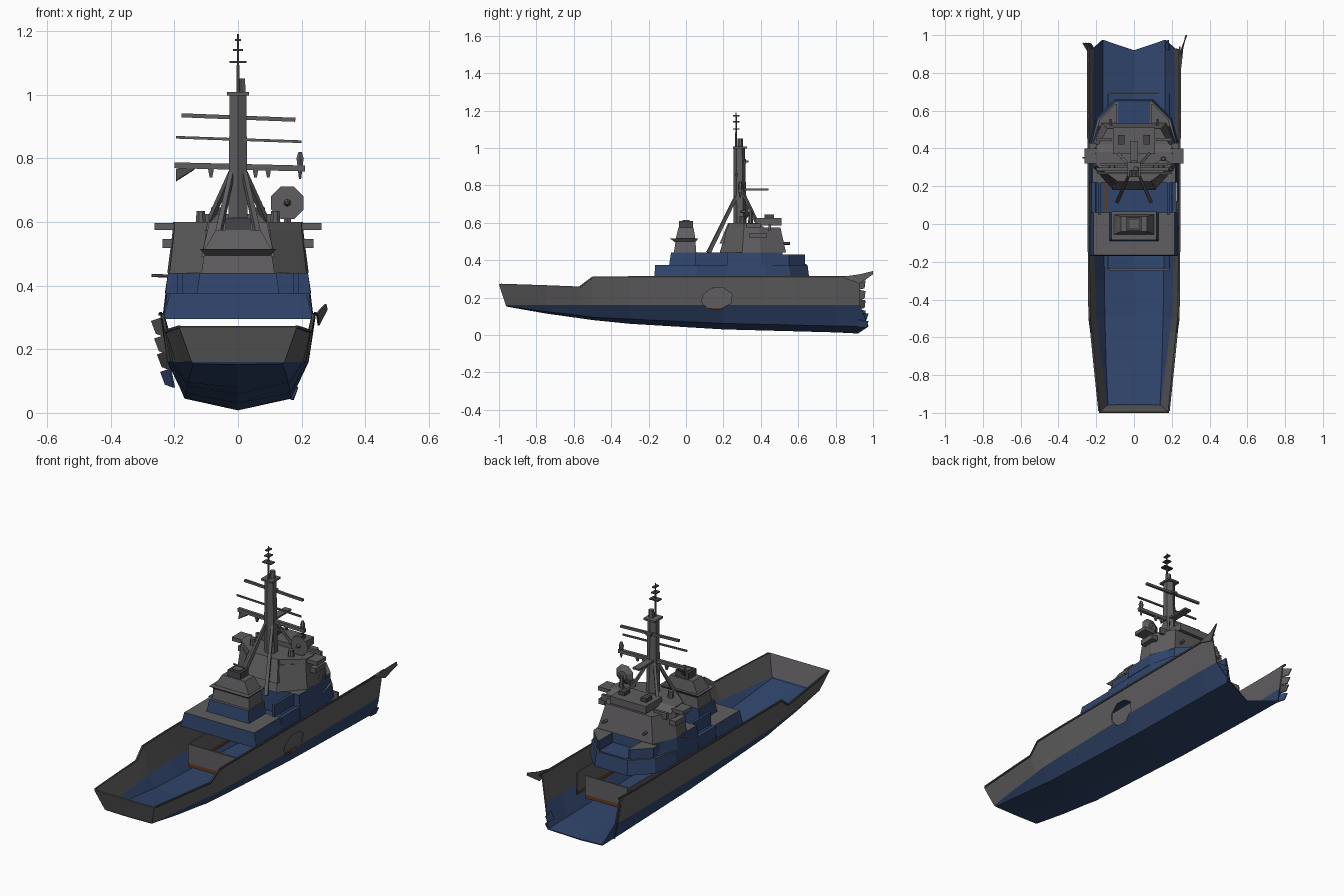
import bpy, bmesh, math
from mathutils import Vector

if "Cube" in bpy.data.objects:
    bpy.data.objects.remove(bpy.data.objects["Cube"])


def mat(name, rgb):
    m = bpy.data.materials.new(name)
    m.diffuse_color = (*rgb, 1)
    m.use_nodes = True
    m.node_tree.nodes["Principled BSDF"].inputs["Base Color"].default_value = m.diffuse_color
    return m


GRAY = mat("weathered gray", (0.115, 0.110, 0.115))
BLUE = mat("faded blue", (0.030, 0.060, 0.150))
BROWN = mat("rust brown", (0.12, 0.045, 0.012))
DARK = mat("dark gray", (0.060, 0.057, 0.062))


def make(name, verts, faces, mats, rule=None):
    bm = bmesh.new()
    vs = [bm.verts.new(v) for v in verts]
    for f in faces:
        bm.faces.new([vs[i] for i in f])
    bmesh.ops.recalc_face_normals(bm, faces=bm.faces)
    bm.normal_update()
    if rule:
        for f in bm.faces:
            f.material_index = rule(f)
    me = bpy.data.meshes.new(name)
    bm.to_mesh(me)
    bm.free()
    for m in mats:
        me.materials.append(m)
    ob = bpy.data.objects.new(name, me)
    bpy.context.collection.objects.link(ob)
    return ob


def gray_top(f):
    return 1 if f.normal.z > 0.8 else 0


def loft(name, low, z0, high, z1, mats, rule=None):
    n = len(low)
    verts = [(x, y, z0) for x, y in low] + [(x, y, z1) for x, y in high]
    faces = [(i, (i + 1) % n, n + (i + 1) % n, n + i) for i in range(n)]
    return make(name, verts, faces + [range(n), range(n, 2 * n)], mats, rule)


def rect(x0, x1, y0, y1):
    return [(x0, y0), (x1, y0), (x1, y1), (x0, y1)]


def box(name, x, y, z, m, rule=None):
    mats = m if isinstance(m, list) else [m]
    return loft(name, rect(*x, *y), z[0], rect(*x, *y), z[1], mats, rule)


def mirror(half):  # half outline on +x, ordered aft to fore
    return half + [(-x, y) for x, y in reversed(half)]


def bar(name, a, b, r0, r1=None, sides=6, m=GRAY):
    a, b = Vector(a), Vector(b)
    r1 = r0 if r1 is None else r1
    q = (b - a).to_track_quat('Z', 'Y')
    verts = []
    for c, r in ((a, r0), (b, r1)):
        for i in range(sides):
            t = 2 * math.pi * (i + 0.5) / sides
            verts.append(c + q @ Vector((r * math.cos(t), r * math.sin(t), 0)))
    n = sides
    faces = [(i, (i + 1) % n, n + (i + 1) % n, n + i) for i in range(n)]
    return make(name, verts, faces + [range(n), range(n, 2 * n)], [m])


# Hull shell: y, keel z, chine x, chine z, mid x, top x, top z
sections = [(-.98, .152, .140, .154, .146, .185, .27), (-.75, .115, .150, .125, .175, .21, .262),
            (-.57, .090, .155, .105, .195, .228, .255), (-.50, .080, .157, .095, .205, .237, .308),
            (-.30, .060, .160, .085, .212, .24, .31), (.20, .030, .165, .062, .222, .242, .31),
            (.80, .014, .168, .048, .222, .245, .31), (.94, .008, .168, .045, .218, .243, .312)]
verts, faces = [], []
for k, (y, zk, cx, zc, mx, tx, zt) in enumerate(sections):
    # slanted transom at the stern, ragged break at the open end
    dt, dm, dc, dk = {0: (-.02, .016, .02, .02), 7: (-.015, -.01, .035, -.02)}.get(k, (0, 0, 0, 0))
    side = [(tx, y + dt, zt), (mx, y + dm, .16), (cx, y + dc, zc)]
    verts += side + [(0, y + dk, zk)] + [(-a, b, c) for a, b, c in reversed(side)]
for k in range(len(sections) - 1):
    for i in range(6):
        a = k * 7 + i
        faces.append((a, a + 1, a + 8, a + 7))
faces += [(0, 1, 5, 6), (1, 2, 3, 4, 5)]
hull = make("hull", verts, faces, [BLUE, GRAY],
            lambda f: 1 if max(v.co.z for v in f.verts) > .2 else 0)
s = hull.modifiers.new("plating", 'SOLIDIFY')
s.thickness = .006
s.offset = -1

# Breach in the starboard side
ring = [(.09, .215), (.085, .175), (.115, .142), (.18, .138), (.24, .17), (.247, .22), (.20, .25), (.14, .253)]
n = len(ring)
cutter = make("breach_cutter", [(.14, y, z) for y, z in ring] + [(.32, y, z) for y, z in ring],
              [(i, (i + 1) % n, n + (i + 1) % n, n + i) for i in range(n)] + [range(n), range(n, 2 * n)], [GRAY])
cutter.hide_render = True
cutter.hide_set(True)
b = hull.modifiers.new("breach", 'BOOLEAN')
b.operation = 'DIFFERENCE'
b.object = cutter

# Rub rails along the top edge
for sgn in (-1, 1):
    rail = [(sgn * t[5], t[0], t[6]) for t in sections]
    rail[0] = (sgn * .185, -.99, .27)
    for p, q in zip(rail, rail[1:]):
        bar("top_rail", p, q, .006, sides=4, m=DARK)

# Torn plating at the open end


def shard(name, pts, m=GRAY):
    ob = make(name, pts, [range(len(pts))], [m])
    ob.modifiers.new("plating", 'SOLIDIFY').thickness = .006


shard("torn_flap", [(.245, .83, .31), (.255, .93, .325), (.272, 1, .342), (.276, 1, .325), (.25, .93, .275)])
for z, m in ((.27, GRAY), (.215, GRAY), (.165, DARK), (.11, BLUE)):
    x = .19 + z * .18
    shard("torn_plate", [(-x, .91, z + .03), (-x - .03, .96, z + .02), (-x - .015, .955, z - .02), (-x + .012, .91, z - .03)], m)
for z in (.10, .06):
    shard("torn_bottom", [(.19, .92, z + .02), (.185, .975, z + .012), (.175, .965, z - .02), (.17, .92, z - .02)], BLUE)

# Inner compartment walls with rusted lower edge
for z0, z1, m in ((.125, .145, BROWN), (.145, .25, GRAY)):
    box("inner_bulkhead_aft", (-.13, .19), (-.245, -.235), (z0, z1), m)
    box("inner_bulkhead_fore", (-.13, .13), (.69, .70), (z0, z1), m)
    for sx in (-.14, .185):
        box("inner_wall", (sx, sx + .006), (-.24, .69), (z0, z1), m)

# Lower superstructure
loft("aft_deckhouse", rect(-.235, .235, -.17, .06), .295, rect(-.215, .215, -.165, .06), .375, [BLUE, GRAY], gray_top)
box("mid_deck", (-.2, .2), (.06, .3), (.295, .305), BLUE)
box("rust_strip", (-.155, -.14), (.07, .22), (.303, .309), BROWN)
for sx in (-.225, .205):
    box("mid_side_wall", (sx, sx + .02), (.06, .3), (.295, .375), BLUE)
low = mirror([(.235, .22), (.238, .42), (.20, .56), (.10, .66)])
high = mirror([(.225, .22), (.228, .42), (.195, .55), (.095, .65)])
loft("fore_deckhouse", low, .295, high, .375, [BLUE, GRAY], gray_top)
loft("fore_upper_tier", mirror([(.228, .22), (.23, .40), (.19, .52)]), .375,
     mirror([(.22, .22), (.22, .40), (.18, .515)]), .44, [BLUE, GRAY], gray_top)
for sgn in (-1, 1):
    pts = [(sgn * x, y) for x, y in ((.09, .5), (.19, .5), (.185, .55), (.10, .635), (.09, .635))]
    loft("fore_shoulder", pts, .375, pts, .43, [BLUE, GRAY], gray_top)
box("fore_well_floor", (-.085, .085), (.52, .645), (.375, .379), BLUE)
for sx in (-.19, .175):
    box("upper_side_wall", (sx, sx + .015), (.05, .23), (.375, .44), BLUE)

# Aft funnel house
loft("funnel_base", rect(-.13, .13, -.09, .06), .375, rect(-.12, .12, -.08, .06), .44, [BLUE, GRAY], gray_top)
loft("funnel_lower", rect(-.115, .115, -.065, .055), .44, rect(-.105, .105, -.055, .05), .505, [GRAY])
loft("funnel_brim", rect(-.098, .098, -.05, .045), .49, rect(-.12, .12, -.085, .065), .515, [GRAY])
loft("funnel_upper", rect(-.105, .105, -.055, .05), .515, rect(-.07, .07, -.04, .04), .575, [GRAY])
box("funnel_cap", (-.04, .04), (-.037, .037), (.575, .61), DARK)
box("funnel_vent", (-.025, .025), (-.02, .02), (.61, .614), GRAY)

# Bridge tower
loft("bridge_tower", mirror([(.11, .18), (.215, .30), (.222, .40), (.17, .535)]), .44,
     mirror([(.10, .22), (.20, .31), (.205, .39), (.14, .505)]), .575, [GRAY])
loft("bridge_bulwark", mirror([(.10, .225), (.20, .31), (.205, .39), (.20, .42)]), .575,
     mirror([(.095, .23), (.20, .31), (.205, .36), (.20, .38)]), .60, [GRAY])
loft("mast_house", rect(-.115, .115, .18, .36), .49, rect(-.09, .09, .225, .34), .60, [GRAY])
box("pilot_house_roof", (-.11, .11), (.37, .51), (.585, .625), GRAY)
for sgn in (-1, 1):
    def span(a, c):
        return tuple(sorted((sgn * a, sgn * c)))
    box("bridge_wing", span(.19, .262), (.32, .40), (.575, .596), GRAY)
    box("lower_wing", span(.20, .238), (.34, .43), (.518, .546), GRAY)
    box("roof_locker", span(.05, .085), (.42, .47), (.625, .645), DARK)
    box("wing_rail", span(.12, .20), (.44, .455), (.555, .59), GRAY)
    bar("roof_drum", (sgn * .117, .30, .59), (sgn * .117, .30, .635), .018, .014, 8)
    bar("tripod_leg", (sgn * .088, .12, .44), (sgn * .015, .285, .775), .014, .010, 4)
    bar("fore_strut", (sgn * .09, .38, .60), (sgn * .015, .30, .77), .011, .009, 4)
    bar("fore_gun_barrel", (sgn * .12, .50, .49), (sgn * .125, .555, .49), .008)
bar("port_boom", (-.22, .35, .43), (-.272, .35, .432), .005)

# Dish antenna
bar("dish_post", (.155, .345, .58), (.155, .345, .66), .014, .010)
bar("dish", (.155, .335, .66), (.155, .315, .66), .025, .055, 8)
bar("dish_feed", (.155, .315, .66), (.155, .29, .66), .012, .004)

# Mast
bar("mast", (0, .29, .55), (0, .285, 1.0), .036, .030, 6)
box("mast_platform", (-.035, .035), (.25, .325), (.998, 1.008), GRAY)
bar("mast_head", (.01, .29, 1.0), (.01, .29, 1.05), .016, .014)
bar("top_pole", (0, .268, 1.0), (0, .268, 1.19), .006, .003)
for z, w in ((1.102, .027), (1.14, .015), (1.172, .009)):
    box("pole_crossbar", (-w, w), (.25, .286), (z - .003, z + .003), DARK)
bar("upper_yard", (-.178, .315, .935), (.18, .315, .921), .009, sides=4)
box("upper_yard_bracket", (-.015, .015), (.27, .335), (.922, .934), GRAY)
bar("middle_yard", (-.195, .27, .866), (.20, .27, .852), .006, sides=4)
bar("lower_yard", (-.20, .29, .778), (.21, .29, .768), .013, sides=4)
box("yard_gangway", (-.02, .02), (.29, .44), (.772, .782), GRAY)
shard("bent_yard_end", [(-.195, .29, .765), (-.12, .29, .785), (-.14, .28, .765), (-.195, .28, .73)], DARK)
bar("yard_lamp_low", (.195, .29, .735), (.195, .29, .80), .004, .013)
bar("yard_lamp_top", (.195, .29, .80), (.195, .29, .82), .013, .006)
for x in (-.085, .055, .095):
    bar("hanging_light", (x, .29, .77), (x, .29, .74), .014, .006, 4)
